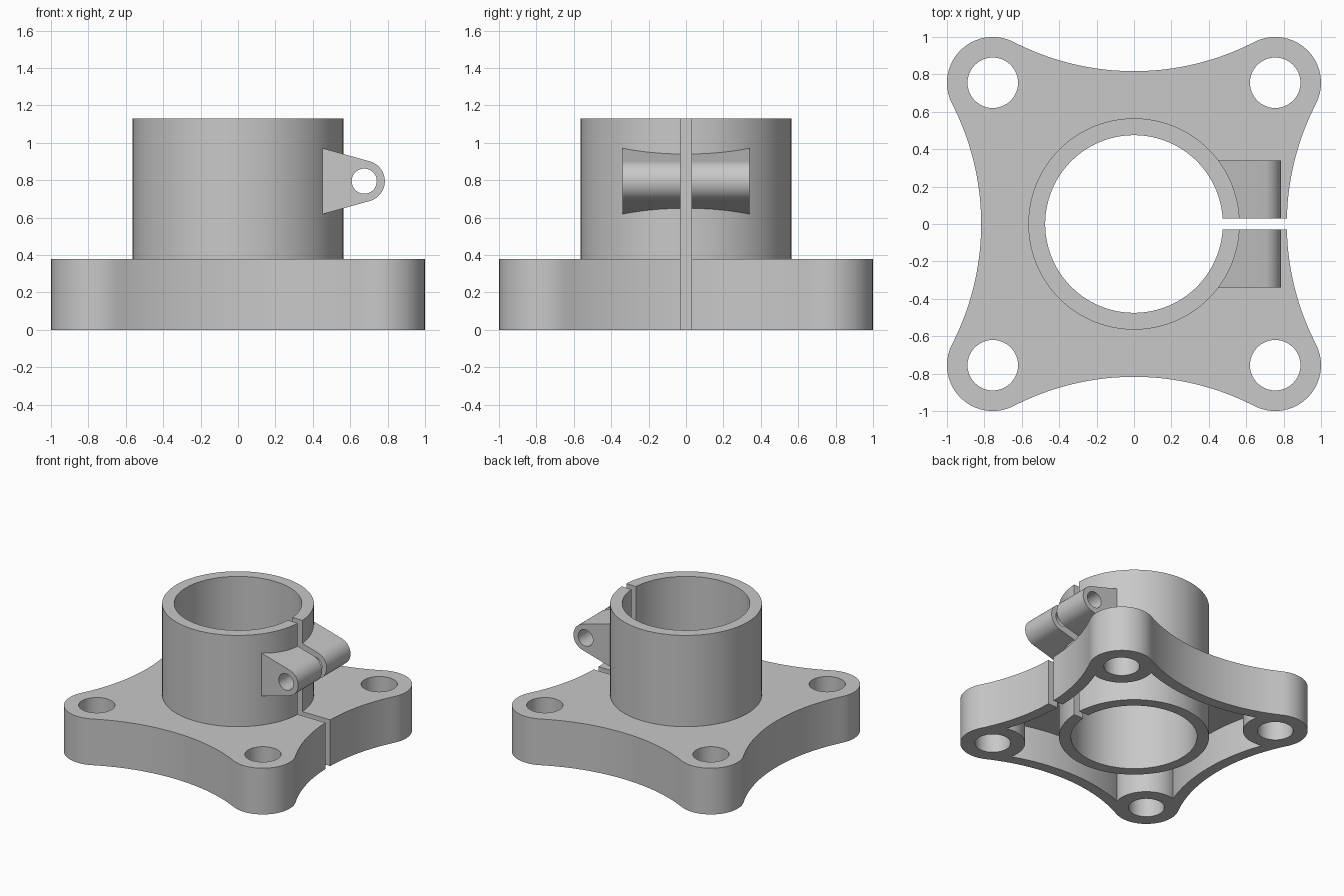
import bpy, bmesh
from math import sin, cos, radians, atan2, hypot, degrees
from mathutils import Vector

if "Cube" in bpy.data.objects:
    bpy.data.objects.remove(bpy.data.objects["Cube"], do_unlink=True)

grey = bpy.data.materials.new("light_grey")
grey.use_nodes = True
colour = (0.58, 0.58, 0.58, 1)
grey.diffuse_color = colour
grey.node_tree.nodes["Principled BSDF"].inputs["Base Color"].default_value = colour

CORNER, CORNER_R = 0.755, 0.245   # corner centres and their rounding
WAIST = 0.817                     # half width at the middle of a side
BASE_H, TOP = 0.38, 1.13
WALL = 0.09
TUBE_R, BORE_R = 0.565, 0.475
GAP, LUG_END = 0.03, 0.34


def arc(cx, cy, r, start, end, n):
    """Points along an arc, angles in degrees."""
    angles = [radians(start + (end - start) * i / n) for i in range(n + 1)]
    return [(cx + r * cos(a), cy + r * sin(a)) for a in angles]


def circle(cx, cy, r, n=96):
    return arc(cx, cy, r, 0, 360, n)[:-1]


def prism(name, points, low, high, along_y=False):
    """Extrude a closed outline along z, or along y for an xz outline."""
    bm = bmesh.new()
    place = (lambda u, v: (u, low, v)) if along_y else (lambda u, v: (u, v, low))
    face = bm.faces.new([bm.verts.new(place(u, v)) for u, v in points])
    grown = bmesh.ops.extrude_face_region(bm, geom=[face])["geom"]
    push = Vector((0, high - low, 0) if along_y else (0, 0, high - low))
    verts = [g for g in grown if isinstance(g, bmesh.types.BMVert)]
    bmesh.ops.translate(bm, verts=verts, vec=push)
    bmesh.ops.recalc_face_normals(bm, faces=bm.faces)
    mesh = bpy.data.meshes.new(name)
    bm.to_mesh(mesh)
    bm.free()
    obj = bpy.data.objects.new(name, mesh)
    bpy.context.collection.objects.link(obj)
    return obj


def activate(obj):
    bpy.ops.object.select_all(action='DESELECT')
    obj.select_set(True)
    bpy.context.view_layer.objects.active = obj


def combine(obj, tool, operation='DIFFERENCE'):
    """Apply a boolean and discard the tool."""
    activate(obj)
    mod = obj.modifiers.new("boolean", 'BOOLEAN')
    mod.operation, mod.solver, mod.object = operation, 'EXACT', tool
    bpy.ops.object.modifier_apply(modifier=mod.name)
    bpy.data.objects.remove(tool, do_unlink=True)


def finish(obj):
    obj.data.materials.clear()
    obj.data.materials.append(grey)
    activate(obj)
    bpy.ops.object.shade_smooth_by_angle(angle=radians(30))


# Side arcs are tangent to the corner circles and pass through the waist
inner = WAIST - CORNER_R
side_c = (2 * CORNER ** 2 - inner ** 2) / (2 * (CORNER - inner))
side_r = side_c - WAIST
tangent = degrees(atan2(side_c - CORNER, -CORNER))


def flange_outline(inset):
    quarter = arc(CORNER, CORNER, CORNER_R - inset, 90 - tangent, tangent, 20)[:-1]
    quarter += arc(0, side_c, side_r + inset, tangent - 180, -tangent, 28)[:-1]
    points = []
    for _ in range(4):
        points += quarter
        quarter = [(-y, x) for x, y in quarter]
    return points


corners = [(sx * CORNER, sy * CORNER) for sx in (1, -1) for sy in (1, -1)]

# Underside cavity, leaving the corner bosses and the tube wall standing
cavity = prism("cavity", flange_outline(WALL), -0.1, BASE_H - WALL)
combine(cavity, prism("tube_keep", circle(0, 0, TUBE_R), -0.3, 0.6))
for x, y in corners:
    combine(cavity, prism("boss_keep", circle(x, y, CORNER_R - 0.002, 64), -0.3, 0.6))

# Flange with the tube rising from it
body = prism("flange_and_tube", flange_outline(0), 0, BASE_H)
combine(body, prism("tube", circle(0, 0, TUBE_R), 0.34, TOP), 'UNION')
combine(body, cavity)
combine(body, prism("bore", circle(0, 0, BORE_R), -0.2, TOP + 0.2))
for x, y in corners:
    combine(body, prism("bolt_hole", circle(x, y, 0.135, 48), -0.2, 0.6))

# Clamping slot through the tube and flange on one side
slot = [(0.1, -GAP), (1.2, -GAP), (1.2, GAP), (0.1, GAP)]
combine(body, prism("slot", slot, -0.2, TOP + 0.2))
finish(body)

# Pair of tapered clamp lugs with a cross hole
PIN_X, PIN_Z = 0.675, 0.795
lug_outline = [(0.45, 0.972), (0.45, 0.618)] + arc(PIN_X, PIN_Z, 0.11, -74, 74, 32)
for name, low, high in (("front_lug", -LUG_END, -GAP), ("back_lug", GAP, LUG_END)):
    lug = prism(name, lug_outline, low, high, along_y=True)
    combine(lug, prism("tube_clear", circle(0, 0, 0.56), 0.4, TOP))
    combine(lug, prism("pin_hole", circle(PIN_X, PIN_Z, 0.067, 48), -0.6, 0.6, along_y=True))
    finish(lug)
